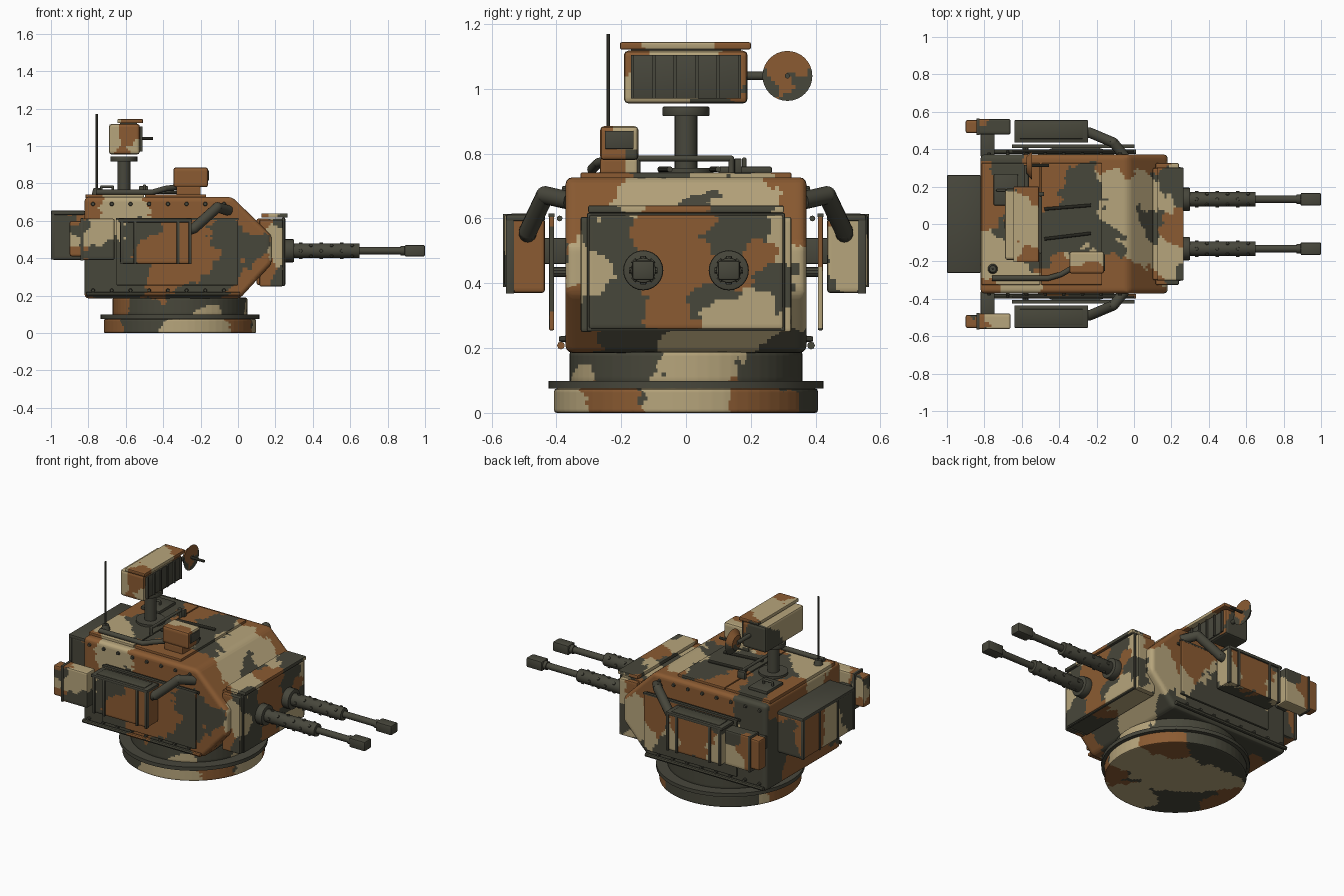
import bpy, bmesh, math
from mathutils import Vector, noise, kdtree

if "Cube" in bpy.data.objects:
    bpy.data.objects.remove(bpy.data.objects["Cube"])

def material(name, rgb):
    m = bpy.data.materials.new(name)
    m.diffuse_color = (*rgb, 1)
    m.use_nodes = True
    m.node_tree.nodes["Principled BSDF"].inputs["Base Color"].default_value = m.diffuse_color
    return m

TAN = material("camo_tan", (0.47, 0.375, 0.20))
BROWN = material("camo_brown", (0.26, 0.105, 0.032))
DARK = material("camo_dark_olive", (0.064, 0.063, 0.043))
METAL = material("gun_metal", (0.064, 0.063, 0.045))
CAMO = [TAN, BROWN, DARK]

# Camouflage patch centres per colour: the nearest centre wins, with wobble
TAN_AT = [(-.76, -.55, .53), (-.7, -.56, .56), (-.66, -.37, .69), (.26, -.3, .47), (.26, .28, .53),
          (.26, .14, .31), (.26, .22, .35), (.04, -.08, .68), (.04, .2, .68), (-.05, .2, .74),
          (-.08, .02, .74), (-.6, 0, 1.15), (-.67, -.2, 1.05), (0, 0, .02), (.03, .05, .14),
          (.05, .15, .24), (-.35, .05, 0), (-.25, -.4, .04), (-.87, -.55, .52), (.1, .37, .42),
          (-.25, .54, .42), (-.7, .55, .46), (-.25, -.16, .88), (.03, -.38, .05), (.2, -.2, .64),
          (-.68, -.5, .62), (-1, -.05, .46), (-.7, -.2, .75), (.12, .1, .6), (-.53, -.19, .96)]
BROWN_AT = [(-.46, -.55, .45), (-.34, -.55, .52), (-.26, -.43, .53), (-.38, -.42, .31), (-.18, -.42, .42),
            (-.35, -.37, .69), (-.12, -.37, .69), (.1, -.37, .3), (.1, -.36, .6), (-.8, -.37, .66),
            (.26, -.07, .37), (.26, -.04, .48), (.26, -.08, .57), (.26, .06, .46), (.26, .2, .47),
            (.04, -.32, .68), (.1, .36, .62), (-.8, .15, .73), (-.83, 0, .3), (-.6, -.2, 1.04),
            (-.25, -.27, .84), (-.4, .37, .69), (-.4, .55, .5), (.22, .02, .63), (-.66, -.2, .04),
            (.03, -.25, .04), (.03, .25, .04), (-.12, -.28, .74), (-.55, .315, 1.04), (-1, .14, .5),
            (-.06, .42, .55), (.05, -.33, .24), (-.86, .53, .62), (-.86, -.53, .62), (-.79, .57, .55),
            (-.02, .33, .72), (-.45, .22, .75), (-.5, .19, 1.08), (-.88, -.56, .43)]
DARK_AT = [(-.05, -.42, .5), (-.07, -.42, .34), (.05, -.37, .45), (-.58, -.42, .32), (-.69, -.56, .43),
           (-.55, -.55, .56), (.26, -.24, .59), (.26, .13, .57), (.26, .2, .59), (.26, -.22, .31),
           (.26, .28, .41), (.26, .1, .38), (.26, -.2, .5), (.1, .02, .63), (-.3, 0, .75),
           (-.3, .2, .75), (-.65, .2, .75), (-.6, -.08, .75), (-.86, -.55, .58), (-.55, -.2, 0),
           (.08, -.2, .22), (-.3, -.36, .14), (0, -.2, .14), (0, .25, .14), (-.3, .42, .35),
           (-.55, .42, .3), (-.9, -.25, .5), (-1, -.18, .52), (.2, .22, .64), (-.55, -.32, .04),
           (-.83, .3, .45), (-.3, .36, .14), (-.6, .19, 1.0), (-.76, .52, .62), (-.72, .57, .58),
           (-.1, .12, .6), (-.15, -.05, .74), (-.56, .36, 1.01), (-.78, -.55, .4)]
SEEDS = [(p, i) for i, pts in enumerate((TAN_AT, BROWN_AT, DARK_AT)) for p in pts]
TREE = kdtree.KDTree(len(SEEDS))
for k, (p, i) in enumerate(SEEDS):
    TREE.insert(p, k)
TREE.balance()

def camo_index(p):
    q = p + noise.noise_vector(p * 10) * 0.05 + noise.noise_vector(p * 26) * 0.032
    return SEEDS[TREE.find(q)[1]][1]

def finish(name, bm, mat, bevel=0.0, segs=2):
    if bevel:
        sharp = [e for e in bm.edges if len(e.link_faces) == 2 and e.calc_face_angle(0) > 0.5]
        bmesh.ops.bevel(bm, geom=sharp, offset=bevel, segments=segs, profile=0.5,
                        affect='EDGES', clamp_overlap=True)
    if mat == 'camo':          # slice into small cells, then colour each by position
        step = 0.0125
        for ax in range(3):
            lo = min(v.co[ax] for v in bm.verts)
            hi = max(v.co[ax] for v in bm.verts)
            n = Vector([float(i == ax) for i in range(3)])
            for k in range(math.ceil((lo + .002) / step), math.floor((hi - .002) / step) + 1):
                bmesh.ops.bisect_plane(bm, geom=bm.verts[:] + bm.edges[:] + bm.faces[:],
                                       dist=1e-5, plane_co=n * (k * step), plane_no=n)
        for f in bm.faces:
            f.material_index = camo_index(f.calc_center_median())
    me = bpy.data.meshes.new(name)
    bm.to_mesh(me)
    bm.free()
    for m in (CAMO if mat == 'camo' else [mat]):
        me.materials.append(m)
    ob = bpy.data.objects.new(name, me)
    bpy.context.collection.objects.link(ob)
    bpy.context.view_layer.objects.active = ob
    ob.select_set(True)
    bpy.ops.object.shade_smooth_by_angle(angle=math.radians(35))
    ob.select_set(False)

def box(name, x, y, z, mat, bevel=0.006):
    bm = bmesh.new()
    bmesh.ops.create_cube(bm, size=1)
    r = [sorted(x), sorted(y), sorted(z)]
    for v in bm.verts:
        v.co = [r[i][0] if v.co[i] < 0 else r[i][1] for i in range(3)]
    finish(name, bm, mat, bevel)

def add_rod(bm, a, b, r1, r2, seg):
    a, b = Vector(a), Vector(b)
    d = b - a
    mtx = d.to_track_quat('Z', 'Y').to_matrix().to_4x4()
    mtx.translation = (a + b) / 2
    bmesh.ops.create_cone(bm, cap_ends=True, segments=seg, radius1=r1, radius2=r2,
                          depth=d.length, matrix=mtx)

def rod(name, a, b, r, mat, r2=None, seg=20, bevel=0.0):
    bm = bmesh.new()
    add_rod(bm, a, b, r, r if r2 is None else r2, seg)
    finish(name, bm, mat, bevel)

def pipe(name, pts, r, mat):
    bm = bmesh.new()
    for a, b in zip(pts, pts[1:]):
        add_rod(bm, a, b, r, r, 14)
    for p in pts[1:-1]:
        ball = bmesh.ops.create_uvsphere(bm, u_segments=14, v_segments=8, radius=r)
        bmesh.ops.translate(bm, verts=ball['verts'], vec=p)
    finish(name, bm, mat)

def prism(name, prof, y0, y1, mat, bevel):
    bm = bmesh.new()
    f = bm.faces.new([bm.verts.new((x, y0, z)) for x, z in prof])
    ext = bmesh.ops.extrude_face_region(bm, geom=[f])
    bmesh.ops.translate(bm, vec=(0, y1 - y0, 0),
                        verts=[g for g in ext['geom'] if isinstance(g, bmesh.types.BMVert)])
    bmesh.ops.recalc_face_normals(bm, faces=bm.faces[:])
    finish(name, bm, mat, bevel, 3)

# Turntable
CX = -0.31
rod("base_disc", (CX, 0, 0), (CX, 0, .075), .407, 'camo', seg=64, bevel=.008)
rod("base_ring", (CX, 0, .075), (CX, 0, .098), .425, METAL, seg=64)
rod("turret_neck", (CX, 0, .09), (CX, 0, .19), .36, 'camo', seg=64, bevel=.01)
# Main hull
prism("turret_body", [(-.82, .185), (.01, .185), (.18, .37), (.18, .52), (-.03, .727), (-.82, .727)],
      -.372, .372, 'camo', .022)
box("roof_plate_rear", (-.815, -.502), (-.325, .325), (.72, .742), 'camo', .004)
box("roof_plate_front", (-.496, -.17), (-.325, .325), (.72, .742), 'camo', .004)
# Gun mantlet
box("mantlet", (.1, .255), (-.3, .3), (.258, .612), 'camo', .008)
box("mantlet_front_edge", (.236, .25), (-.305, .305), (.252, .617), METAL, .003)
box("mantlet_top_lip", (.125, .265), (-.302, .302), (.617, .64), 'camo', .005)
# Rear stowage bin
box("rear_bin", (-.995, -.81), (-.255, .255), (.39, .64), 'camo', .012)
box("rear_bin_lid", (-1.0, -.82), (-.262, .262), (.632, .655), METAL, .006)
for y in (-.25, -.09, .09, .25):
    box("rear_bin_strap", (-1.0, -.98), (y - .008, y + .008), (.392, .64), METAL, .003)

for s in (-1, 1):
    # Mantlet cheeks
    box("mantlet_cheek", (.115, .24), (s * .29, s * .325), (.25, .605), 'camo', .006)
    # Twin guns
    g, h = s * .132, .44
    rod("gun_collar", (.24, g, h), (.3, g, h), .062, METAL, seg=24, bevel=.006)
    rod("gun_jacket", (.29, g, h), (.65, g, h), .039, METAL, seg=24, bevel=.004)
    rod("gun_barrel", (.64, g, h), (.92, g, h), .02, METAL, seg=16)
    box("muzzle_brake", (.89, 1.0), (g - .034, g + .034), (h - .03, h + .03), METAL, .008)
    rod("muzzle_collar", (.87, g, h), (.9, g, h), .026, METAL, seg=16)
    bm = bmesh.new()
    for k in range(6):
        for j in range(4):
            a = math.pi / 2 * j + (math.pi / 4 if k % 2 else 0)
            d = Vector((0, math.cos(a), math.sin(a)))
            c = Vector((.335 + k * .055, g, h))
            add_rod(bm, c + d * .03, c + d * .044, .011, .009, 8)
    finish("jacket_studs", bm, METAL)
    # Spaced side armour, its stand-offs and the lower rail
    box("side_armour", (-.65, .0), (s * .407, s * .423), (.255, .612), 'camo', .004)
    for x in (-.58, -.08):
        rod("armour_standoff", (x, s * .36, .435), (x, s * .42, .435), .016, METAL, seg=10)
    rod("armour_hanger", (-.65, s * .39, .6), (.0, s * .39, .6), .009, METAL, seg=8)
    box("armour_edge", (-.652, .004), (s * .406, s * .424), (.605, .615), METAL, 0)
    rod("lower_rail", (-.81, s * .386, .208), (.01, s * .386, .208), .012, 'camo', seg=8)
    bm = bmesh.new()
    for k in range(8):
        x = -.775 + k * .1
        add_rod(bm, (x, s * .365, .69), (x, s * .382, .69), .013, .009, 10)
        add_rod(bm, (x, s * .365, .228), (x, s * .392, .228), .011, .008, 10)
    finish("hull_rivets", bm, METAL)
    # Ammunition box with lid, straps and feed chute
    box("ammo_box", (-.63, -.25), (s * .435, s * .548), (.37, .6), 'camo', .01)
    box("ammo_lid", (-.64, -.245), (s * .435, s * .556), (.592, .612), METAL, .006)
    box("ammo_lid_panel", (-.61, -.275), (s * .455, s * .54), (.606, .616), DARK, .003)
    for x in (-.62, -.55, -.32, -.256):
        box("ammo_strap", (x - .008, x + .008), (s * .53, s * .556), (.368, .6), METAL, .003)
    pipe("feed_chute", [(-.3, s * .49, .54), (-.235, s * .488, .56), (-.11, s * .435, .672),
                        (-.05, s * .36, .655)], .028, METAL)
    # Rear corner pods
    box("pod_arm", (-.82, -.745), (s * .36, s * .5), (.46, .54), METAL, .006)
    box("corner_pod", (-.835, -.66), (s * .478, s * .562), (.39, .612), 'camo', .01)
    box("corner_pod_tail", (-.9, -.83), (s * .486, s * .556), (.41, .6), 'camo', .01)
    box("corner_pod_band", (-.842, -.826), (s * .475, s * .565), (.388, .614), METAL, .003)

# Sensor mast and head
rod("mast_foot", (-.61, 0, .74), (-.61, 0, .756), .085, METAL, seg=24)
rod("mast", (-.61, 0, .74), (-.61, 0, .92), .035, METAL, seg=24)
rod("mast_flange", (-.61, 0, .916), (-.61, 0, .945), .072, METAL, seg=24, bevel=.003)
box("sensor_head", (-.69, -.525), (-.192, .19), (.955, 1.118), 'camo', .014)
box("sensor_hood", (-.645, -.508), (-.204, .2), (1.122, 1.144), 'camo', .005)
box("sensor_hood_spacer", (-.63, -.54), (-.17, .17), (1.11, 1.126), METAL, 0)
box("sensor_grille", (-.53, -.519), (-.17, .17), (.97, 1.105), METAL, .002)
for k in range(6):
    y = -.165 + k * .066
    box("grille_rib", (-.522, -.51), (y - .005, y + .005), (.97, 1.105), METAL, 0)
# Dish antenna on the side of the sensor head
rod("dish_arm", (-.575, .18, 1.04), (-.575, .315, 1.04), .013, METAL, seg=12)
rod("dish", (-.575, .313, 1.04), (-.545, .313, 1.04), .045, 'camo', r2=.077, seg=32)
rod("dish_spike", (-.56, .313, 1.04), (-.455, .313, 1.04), .008, METAL, seg=10)
# Periscope sight with cable
box("sight_stand", (-.33, -.2), (-.265, -.15), (.735, .785), 'camo', .006)
box("sight_head", (-.345, -.16), (-.265, -.147), (.78, .885), 'camo', .012)
box("sight_window", (-.165, -.154), (-.25, -.162), (.815, .87), METAL, .002)
pipe("sight_cable", [(-.76, -.29, .752), (-.46, -.29, .752), (-.39, -.27, .772), (-.33, -.235, .78)],
     .015, METAL)
# Whip antenna
rod("antenna_base", (-.755, -.24, .74), (-.755, -.24, .775), .027, METAL, r2=.018, seg=16)
rod("antenna", (-.755, -.24, .76), (-.755, -.24, 1.17), .006, METAL, seg=8)
# Roof hatch, handle, grab rail and tools
box("roof_hatch", (-.75, -.62), (.1, .265), (.74, .76), METAL, .005)
pipe("hatch_handle", [(-.73, .18, .755), (-.73, .18, .782), (-.67, .18, .782), (-.67, .18, .755)],
     .007, METAL)
pipe("grab_rail", [(-.5, -.15, .74), (-.5, -.15, .785), (-.5, .14, .785), (-.5, .14, .74)],
     .009, METAL)
box("rail_block", (-.53, -.48), (.15, .172), (.74, .785), METAL, .003)
rod("tool_handle_left", (-.48, .08, .752), (-.23, .1, .752), .009, METAL, seg=10)
rod("tool_handle_right", (-.48, -.08, .752), (-.23, -.05, .752), .009, METAL, seg=10)
